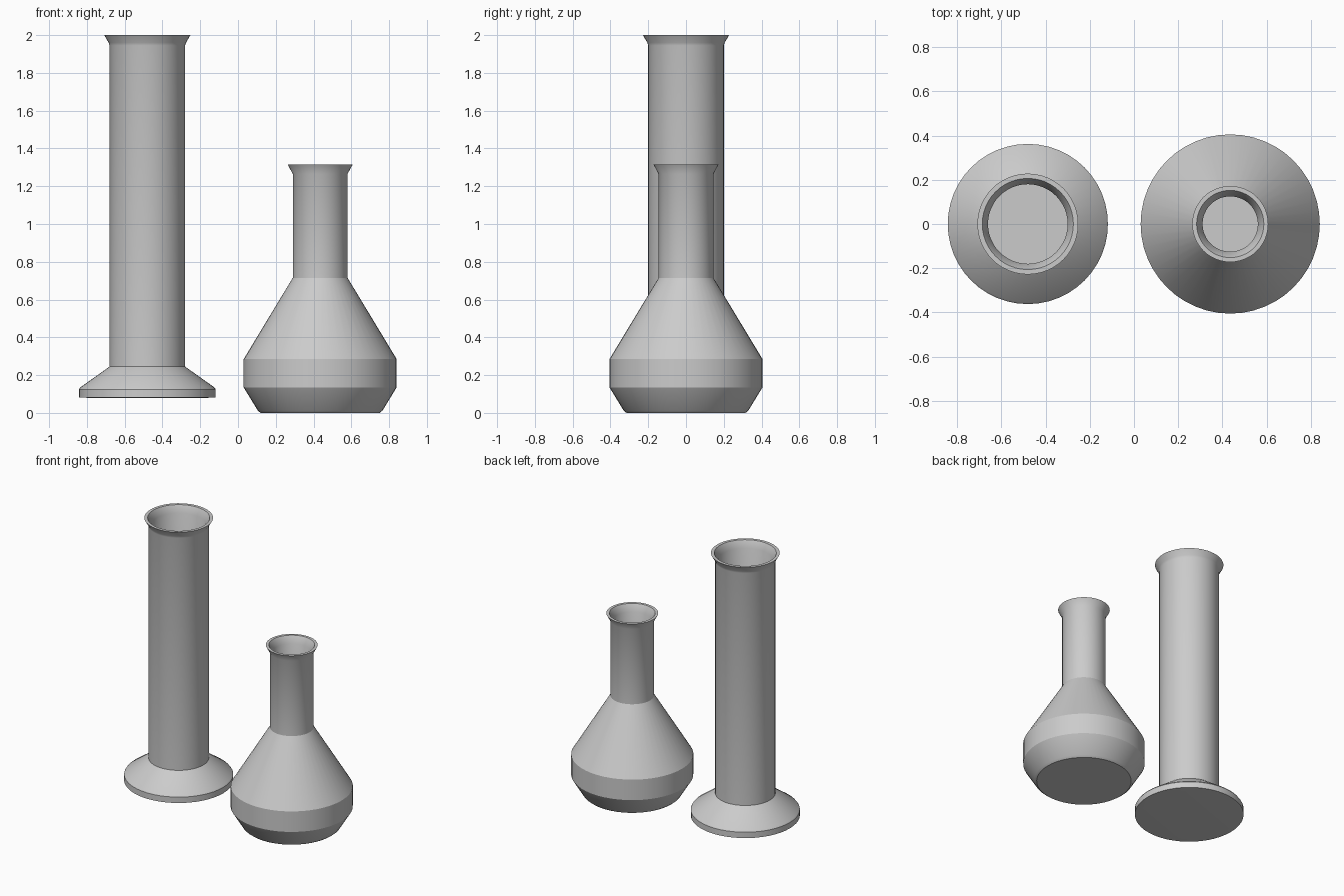
import bpy, bmesh, math
from mathutils import Matrix

cube = bpy.data.objects.get("Cube")
if cube:
    bpy.data.objects.remove(cube, do_unlink=True)

SEGMENTS = 48

# One plain grey material
grey = bpy.data.materials.new("light grey")
grey.use_nodes = True
colour = (0.6, 0.6, 0.6, 1)
grey.diffuse_color = colour
grey.node_tree.nodes["Principled BSDF"].inputs["Base Color"].default_value = colour


def lathe(name, profile, x):
    """Turn a closed (radius, height) profile around a vertical axis at x."""
    bm = bmesh.new()
    verts = [bm.verts.new((r, 0, z)) for r, z in profile]
    edges = [bm.edges.new(pair) for pair in zip(verts, verts[1:])]
    bmesh.ops.spin(bm, geom=verts + edges, cent=(0, 0, 0), axis=(0, 0, 1),
                   angle=math.tau, steps=SEGMENTS, use_merge=True)
    bmesh.ops.remove_doubles(bm, verts=bm.verts, dist=0.0005)
    bmesh.ops.recalc_face_normals(bm, faces=bm.faces)
    bmesh.ops.transform(bm, matrix=Matrix.Translation((x, 0, 0)), verts=bm.verts)
    mesh = bpy.data.meshes.new(name)
    bm.to_mesh(mesh)
    bm.free()
    mesh.materials.append(grey)
    obj = bpy.data.objects.new(name, mesh)
    bpy.context.collection.objects.link(obj)
    bpy.ops.object.select_all(action='DESELECT')
    obj.select_set(True)
    bpy.context.view_layer.objects.active = obj
    bpy.ops.object.shade_smooth_by_angle(angle=math.radians(30))
    return obj


# Tall cylinder: flared foot, straight tube, flared lip, then the bore
lathe("tall_cylinder", [
    (0, 0.08), (0.32, 0.08), (0.362, 0.082), (0.362, 0.125), (0.355, 0.135),
    (0.2, 0.245), (0.2, 1.945), (0.205, 1.96), (0.228, 2.0),
    (0.206, 2.0), (0.18, 1.95), (0.18, 0.1), (0, 0.1)], -0.48)

# Flask: bevelled bottom, conical shoulder, neck, flared lip, then the inside
lathe("flask", [
    (0, 0), (0.315, 0), (0.33, 0.012), (0.405, 0.135), (0.405, 0.285),
    (0.145, 0.715), (0.145, 1.265), (0.172, 1.315),
    (0.152, 1.315), (0.125, 1.265), (0.125, 0.71), (0.385, 0.28),
    (0.385, 0.14), (0.31, 0.02), (0, 0.02)], 0.435)
